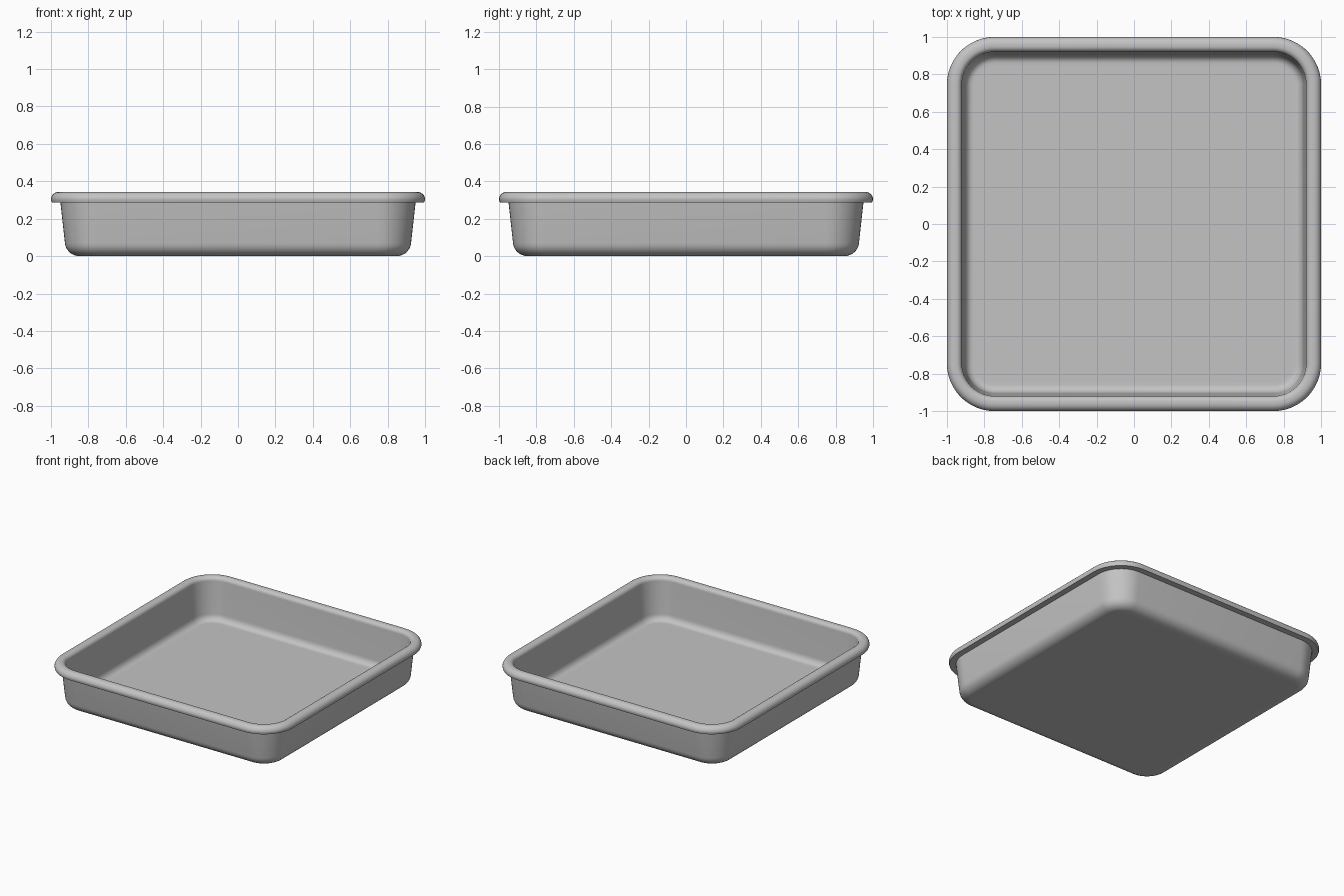
import bpy, bmesh, math

cube = bpy.data.objects.get("Cube")
if cube:
    bpy.data.objects.remove(cube, do_unlink=True)

CORNER = 0.745      # shared centre of the concentric rounded corners
CORNER_STEPS = 12

metal = bpy.data.materials.new("grey metal")
metal.use_nodes = True
metal.diffuse_color = (0.55, 0.55, 0.55, 1)
metal.node_tree.nodes["Principled BSDF"].inputs["Base Color"].default_value = (0.55, 0.55, 0.55, 1)


def arc(cx, cz, rx, rz, start, end, steps=7):
    """Points of an elliptical arc in the (half width, height) plane."""
    angles = [math.radians(start + (end - start) * i / steps) for i in range(steps + 1)]
    return [(cx + rx * math.cos(a), cz + rz * math.sin(a)) for a in angles]


def rounded_square(bm, half, z):
    """Ring of vertices around a rounded square."""
    r = half - CORNER
    ring = []
    for k, (sx, sy) in enumerate([(1, 1), (-1, 1), (-1, -1), (1, -1)]):
        for i in range(CORNER_STEPS + 1):
            a = math.pi / 2 * (k + i / CORNER_STEPS)
            ring.append(bm.verts.new((sx * CORNER + r * math.cos(a),
                                      sy * CORNER + r * math.sin(a), z)))
    return ring


# Cross-section from the underside, up the wall, over the rim, down to the floor
profile = [(0.82, 0.0)]
profile += arc(0.845, 0.075, 0.08, 0.075, -90, -4)       # outer bottom fillet
profile += [(0.949, 0.288), (0.995, 0.288)]              # outer wall, rim underside
profile += arc(0.96, 0.303, 0.04, 0.04, 0, 90)           # rolled rim, outside
profile += arc(0.95, 0.313, 0.03, 0.03, 90, 180)         # rolled rim, inside
profile += arc(0.86, 0.07, 0.044, 0.052, -4, -90)        # inner floor fillet
profile += [(0.84, 0.018)]

bm = bmesh.new()
rings = [rounded_square(bm, h, z) for h, z in profile]
n = len(rings[0])
for a, b in zip(rings, rings[1:]):
    for i in range(n):
        j = (i + 1) % n
        bm.faces.new((a[i], a[j], b[j], b[i]))
bm.faces.new(rings[0][::-1])     # underside
bm.faces.new(rings[-1])          # floor
bmesh.ops.recalc_face_normals(bm, faces=bm.faces)

mesh = bpy.data.meshes.new("baking_pan")
bm.to_mesh(mesh)
bm.free()
mesh.materials.append(metal)
pan = bpy.data.objects.new("baking_pan", mesh)
bpy.context.collection.objects.link(pan)

# Smooth shading with the rim's lower edge kept sharp
bpy.ops.object.select_all(action='DESELECT')
pan.select_set(True)
bpy.context.view_layer.objects.active = pan
bpy.ops.object.shade_smooth_by_angle(angle=math.radians(35))
